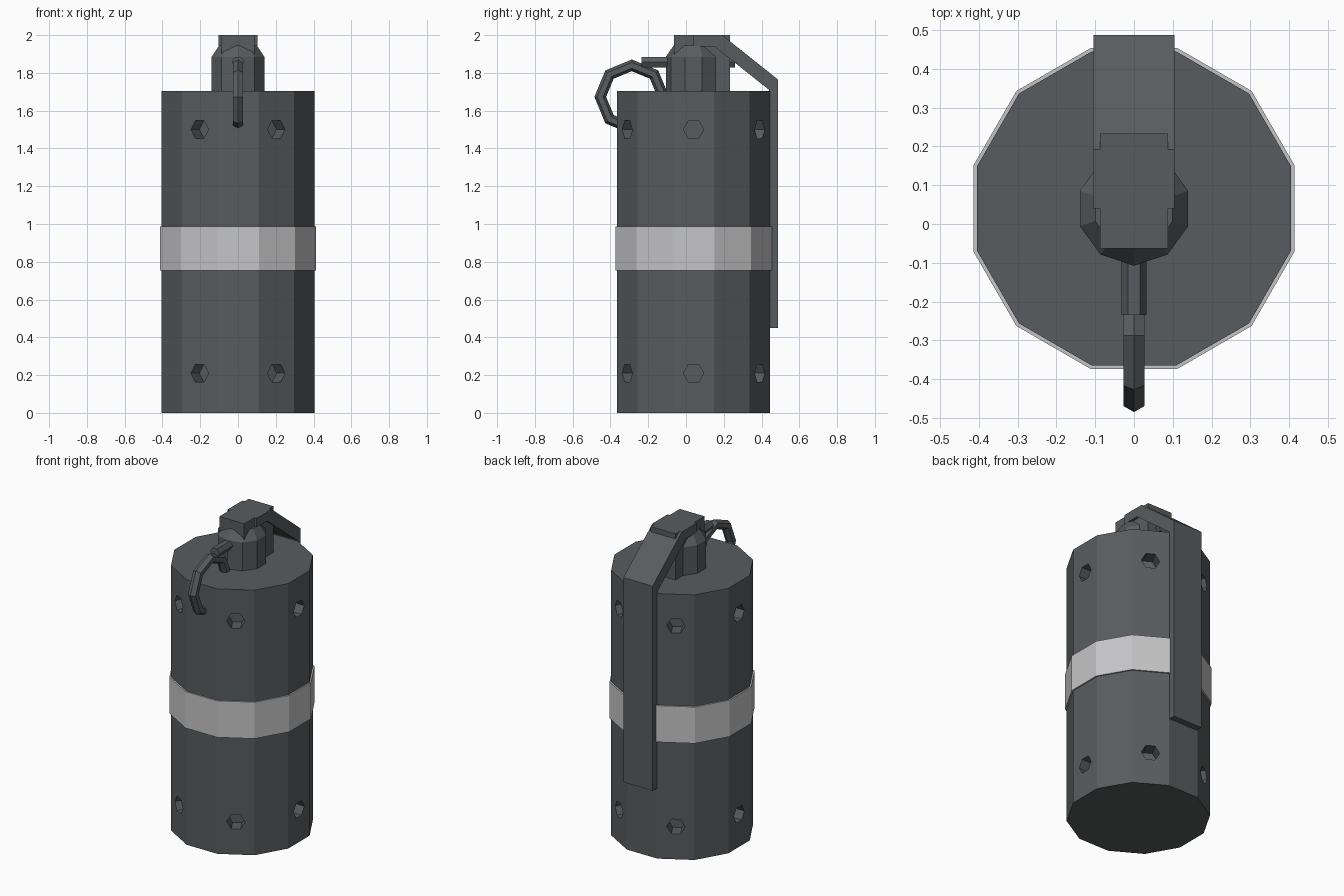
import bpy, bmesh
from math import sin, cos, pi
from mathutils import Matrix, Vector

cube = bpy.data.objects.get("Cube")
if cube:
    bpy.data.objects.remove(cube, do_unlink=True)

CY = 0.04  # y of the canister axis


def material(name, rgb):
    m = bpy.data.materials.new(name)
    m.use_nodes = True
    m.diffuse_color = (*rgb, 1)
    bsdf = m.node_tree.nodes["Principled BSDF"]
    bsdf.inputs["Base Color"].default_value = (*rgb, 1)
    bsdf.inputs["Roughness"].default_value = 0.8
    return m


dark_grey = material("dark grey metal", (0.098, 0.108, 0.113))
light_grey = material("light grey band", (0.56, 0.56, 0.57))


def finish(name, bm, mat):
    bmesh.ops.recalc_face_normals(bm, faces=bm.faces[:])
    mesh = bpy.data.meshes.new(name)
    bm.to_mesh(mesh)
    bm.free()
    mesh.materials.append(mat)
    obj = bpy.data.objects.new(name, mesh)
    bpy.context.collection.objects.link(obj)
    return obj


def loft(bm, rings, closed=False):
    """Skin a list of point rings; cap the ends, or join them when closed."""
    loops = [[bm.verts.new(p) for p in ring] for ring in rings]
    pairs = list(zip(loops, loops[1:]))
    if closed:
        pairs.append((loops[-1], loops[0]))
    else:
        bm.faces.new(loops[0])
        bm.faces.new(loops[-1])
    n = len(loops[0])
    for a, b in pairs:
        for i in range(n):
            j = (i + 1) % n
            bm.faces.new((a[i], a[j], b[j], b[i]))


def polygon(n, r, start=0.0):
    return [(r * cos(start + 2 * pi * i / n), r * sin(start + 2 * pi * i / n))
            for i in range(n)]


def turned(name, n, start, profile, mat):
    """Upright n-sided solid on the canister axis from (radius, z) pairs."""
    bm = bmesh.new()
    loft(bm, [[(x, y + CY, z) for x, y in polygon(n, r, start)] for r, z in profile])
    return finish(name, bm, mat)


# Canister body and band
apothem = 0.405
body = turned("body", 12, pi / 12, [(apothem / cos(pi / 12), 0), (apothem / cos(pi / 12), 1.703)], dark_grey)
turned("band", 12, pi / 12, [(0.414 / cos(pi / 12), 0.753), (0.414 / cos(pi / 12), 0.987)], light_grey)

# Two rows of six hexagonal vent holes
bm = bmesh.new()
for k in range(6):
    spin = Matrix.Rotation(k * pi / 3, 3, "Z")
    for z in (0.21, 1.5):
        loft(bm, [[spin @ Vector((d, u, v)) + Vector((0, CY, z)) for u, v in polygon(6, 0.054)]
                  for d in (apothem - 0.09, apothem + 0.05)])
cutter = finish("vent_cutter", bm, dark_grey)
cutter.hide_render = True
cut = body.modifiers.new("vents", "BOOLEAN")
cut.operation = "DIFFERENCE"
cut.solver = "EXACT"
cut.object = cutter
bpy.context.view_layer.objects.active = body
bpy.ops.object.modifier_apply(modifier=cut.name)
bpy.data.objects.remove(cutter, do_unlink=True)

# Neck with tapered shoulder
turned("neck", 10, pi / 10, [(0.147, 1.7), (0.147, 1.885), (0.105, 1.945)], dark_grey)

# Square fuse head running down through the neck
bm = bmesh.new()
loft(bm, [[(-0.088, -0.063, z), (0.088, -0.063, z), (0.088, 0.233, z), (-0.088, 0.233, z)]
          for z in (1.7, 2.0)])
finish("fuse_head", bm, dark_grey)

# Bent safety lever
profile = [(0.04, 2.0), (0.192, 2.0), (0.487, 1.765), (0.487, 0.45),
           (0.44, 0.45), (0.44, 1.71), (0.15, 1.94), (0.04, 1.94)]
bm = bmesh.new()
loft(bm, [[(x, y, z) for y, z in profile] for x in (-0.104, 0.104)])
finish("safety_lever", bm, dark_grey)

# Hexagonal pin through the neck
bm = bmesh.new()
loft(bm, [[(x, y, z + 1.857) for x, z in polygon(6, 0.032)] for y in (-0.235, 0.26)])
finish("pin", bm, dark_grey)

# Eight-sided pull ring
bm = bmesh.new()
rings = []
for k in range(8):
    a = k * pi / 4
    rings.append([(w, -0.287 + (0.167 + r) * cos(a), 1.673 + (0.167 + r) * sin(a))
                  for r, w in polygon(6, 0.031)])
loft(bm, rings, closed=True)
finish("pull_ring", bm, dark_grey)
